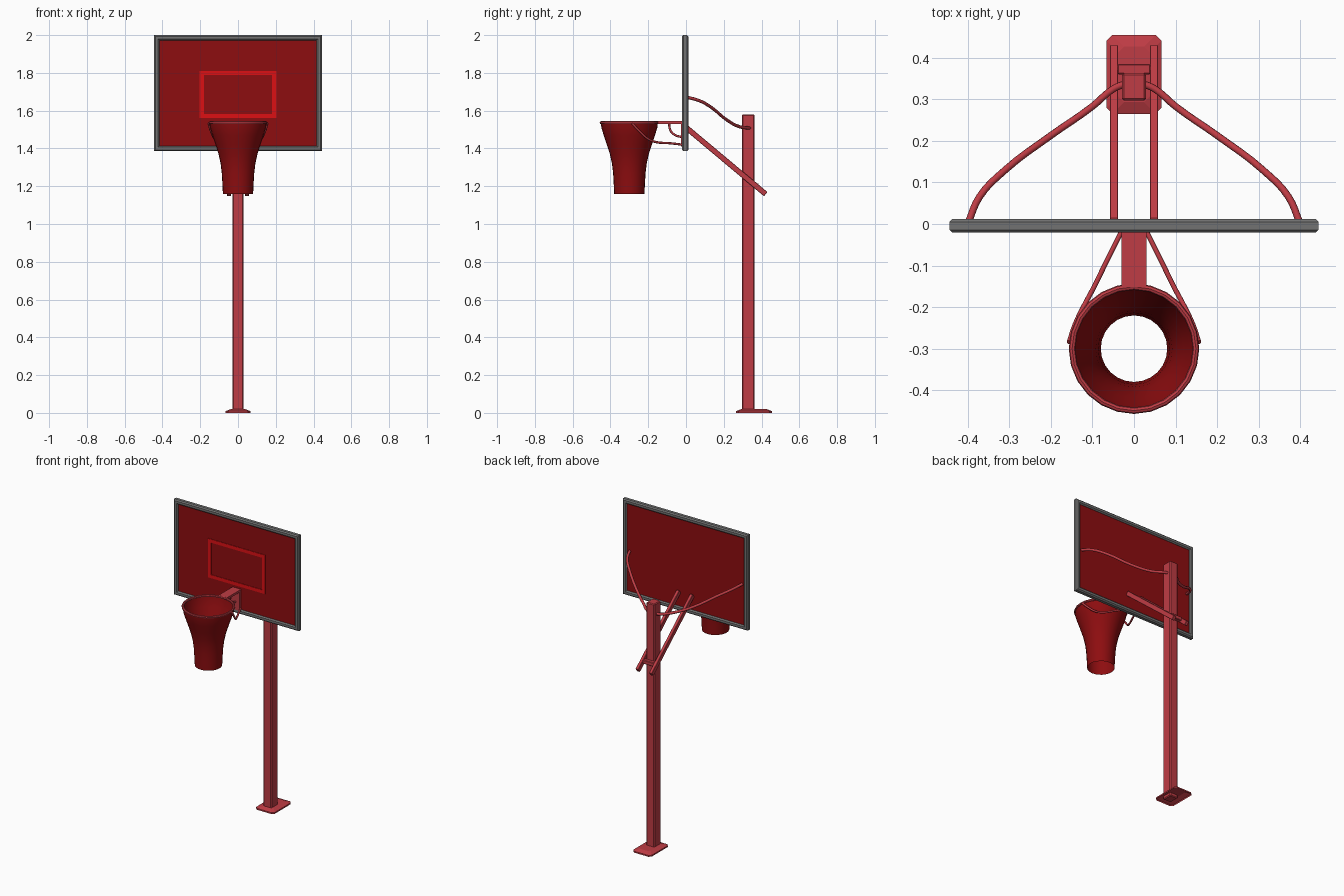
import bpy, bmesh, math
from mathutils import Vector, Matrix

if "Cube" in bpy.data.objects:
    bpy.data.objects.remove(bpy.data.objects["Cube"])


def mat(name, rgb):
    m = bpy.data.materials.new(name)
    m.diffuse_color = (*rgb, 1)
    m.use_nodes = True
    m.node_tree.nodes["Principled BSDF"].inputs["Base Color"].default_value = m.diffuse_color
    return m


POST = mat("post red", (0.52, 0.045, 0.058))
DARK = mat("dark red", (0.27, 0.004, 0.005))
LINE = mat("bright red", (0.72, 0.005, 0.007))
GREY = mat("frame grey", (0.17, 0.17, 0.17))


def finish(name, bm, material, smooth=False, fix=True):
    if fix:
        bmesh.ops.recalc_face_normals(bm, faces=bm.faces)
    me = bpy.data.meshes.new(name)
    bm.to_mesh(me)
    bm.free()
    ob = bpy.data.objects.new(name, me)
    bpy.context.collection.objects.link(ob)
    me.materials.append(material)
    if smooth:
        bpy.ops.object.select_all(action='DESELECT')
        ob.select_set(True)
        bpy.context.view_layer.objects.active = ob
        bpy.ops.object.shade_smooth_by_angle(angle=math.radians(40))
    return ob


def box(name, lo, hi, material, bevel=0.0, rot=None):
    lo, hi = Vector(lo), Vector(hi)
    bm = bmesh.new()
    bmesh.ops.create_cube(bm, size=1)
    bmesh.ops.scale(bm, vec=hi - lo, verts=bm.verts)
    if bevel:
        bmesh.ops.bevel(bm, geom=bm.edges[:], offset=bevel, segments=1, affect='EDGES')
    if rot:
        bmesh.ops.rotate(bm, matrix=rot, verts=bm.verts)
    bmesh.ops.translate(bm, vec=(lo + hi) / 2, verts=bm.verts)
    return finish(name, bm, material)


def bridge(bm, rings, close_rings=False):
    n = len(rings[0])
    for a, b in zip(rings, rings[1:] + ([rings[0]] if close_rings else [])):
        for i in range(n):
            j = (i + 1) % n
            bm.faces.new((a[i], a[j], b[j], b[i]))


def rect_frame(name, x, z0, z1, profile, material):
    # mitred frame: profile is (inward offset, y) pairs
    bm = bmesh.new()
    rings = [[bm.verts.new((sx * (x - o), y, z0 + o if sz < 0 else z1 - o)) for o, y in profile]
             for sx, sz in ((-1, -1), (1, -1), (1, 1), (-1, 1))]
    bridge(bm, rings, True)
    return finish(name, bm, material)


def lathe(name, profile, centre, n, material, closed):
    bm = bmesh.new()
    rings = [[bm.verts.new((centre[0] + r * math.cos(2 * math.pi * i / n),
                            centre[1] + r * math.sin(2 * math.pi * i / n), z))
              for i in range(n)] for r, z in profile]
    bridge(bm, rings, closed)
    return finish(name, bm, material, True)


def rod(name, pts, r, material):
    # smooth tube through the points
    cu = bpy.data.curves.new(name, 'CURVE')
    cu.dimensions = '3D'
    cu.bevel_depth, cu.bevel_resolution, cu.use_fill_caps = r, 2, True
    cu.resolution_u = 4
    sp = cu.splines.new('BEZIER')
    sp.bezier_points.add(len(pts) - 1)
    for p, co in zip(sp.bezier_points, pts):
        p.co = co
        p.handle_left_type = p.handle_right_type = 'AUTO'
    cu.materials.append(material)
    ob = bpy.data.objects.new(name, cu)
    bpy.context.collection.objects.link(ob)
    bpy.ops.object.select_all(action='DESELECT')
    ob.select_set(True)
    bpy.context.view_layer.objects.active = ob
    bpy.ops.object.convert(target='MESH')
    bpy.ops.object.shade_smooth_by_angle(angle=math.radians(50))


# base plate: clipped corners, sloped top, open underneath
bm = bmesh.new()
rings = []
for inset, z in ((0, 0), (0, 0.009), (0.028, 0.02)):
    hx, hy, c = 0.066 - inset, 0.095 - inset, 0.014
    rings.append([bm.verts.new((px, 0.36 + py, z)) for px, py in
                  ((hx, -hy + c), (hx, hy - c), (hx - c, hy), (-hx + c, hy),
                   (-hx, hy - c), (-hx, -hy + c), (-hx + c, -hy), (hx - c, -hy))])
bridge(bm, rings)
bm.faces.new(rings[-1])
finish("base_plate", bm, POST)

# post
box("post", (-0.029, 0.297, 0.0), (0.029, 0.363, 1.58), POST, 0.005)

# backboard with grey frame and target rectangle
box("backboard_panel", (-0.425, -0.012, 1.405), (0.425, 0.003, 1.985), DARK)
rect_frame("backboard_frame", 0.444, 1.386, 2.0,
           [(0, -0.014), (0.007, -0.021), (0.021, -0.021), (0.028, -0.014),
            (0.028, 0.005), (0.021, 0.012), (0.007, 0.012), (0, 0.005)], GREY)
rect_frame("target_rectangle", 0.203, 1.56, 1.81,
           [(0, -0.015), (0.022, -0.015), (0.022, -0.011), (0, -0.011)], LINE)

# sloping support arms and the bolt bar behind the post
a, b = Vector((0, 0.004, 1.508)), Vector((0, 0.422, 1.158))
d, mid = b - a, (a + b) / 2
rot = Matrix.Rotation(math.atan2(d.z, d.y), 3, 'X')
half = Vector((0.01, d.length / 2, 0.0145))
for side, s in (("left", -1), ("right", 1)):
    c = mid + Vector((s * 0.048, 0, 0))
    box("support_arm_" + side, c - half, c + half, POST, 0.002, rot)
box("arm_cross_bar", (-0.04, 0.36, 1.19), (0.04, 0.385, 1.215), POST, 0.003)

# hoop ring and net
HOOP = (0, -0.30)
lathe("hoop_ring", [(0.149 + 0.008 * math.cos(t * math.pi / 4), 1.536 + 0.008 * math.sin(t * math.pi / 4))
                    for t in range(8)], HOOP, 24, POST, True)
lathe("net", [(0.152, 1.54), (0.148, 1.51), (0.136, 1.47), (0.119, 1.42), (0.103, 1.37),
              (0.092, 1.32), (0.086, 1.27), (0.083, 1.22), (0.08, 1.16)], HOOP, 24, DARK, False)

# hoop bracket: flat tongue and wall plate
box("hoop_tongue", (-0.03, -0.152, 1.53), (0.03, -0.012, 1.544), POST)
box("hoop_wall_plate", (-0.03, -0.026, 1.41), (0.03, -0.01, 1.54), POST)

for side, s in (("left", -1), ("right", 1)):
    # curved stay from post to board edge
    rod("board_stay_" + side,
        [(s * x, y, z) for x, y, z in
         ((0.40, 0.0, 1.672), (0.372, 0.065, 1.655), (0.31, 0.13, 1.62), (0.2, 0.213, 1.553),
          (0.1, 0.283, 1.515), (0.05, 0.325, 1.509), (0.02, 0.338, 1.509))], 0.0085, POST)
    # bent brace under the ring
    rod("hoop_brace_" + side,
        [(s * x, y, z) for x, y, z in
         ((0.156, -0.285, 1.533), (0.143, -0.245, 1.49), (0.122, -0.2, 1.45),
          (0.098, -0.155, 1.433), (0.066, -0.09, 1.428), (0.03, -0.018, 1.42))], 0.006, POST)
# small curved strut under the tongue
rod("tongue_strut", [(0, -0.09, 1.533), (0, -0.083, 1.497), (0, -0.06, 1.472), (0, -0.02, 1.46)],
    0.006, POST)
